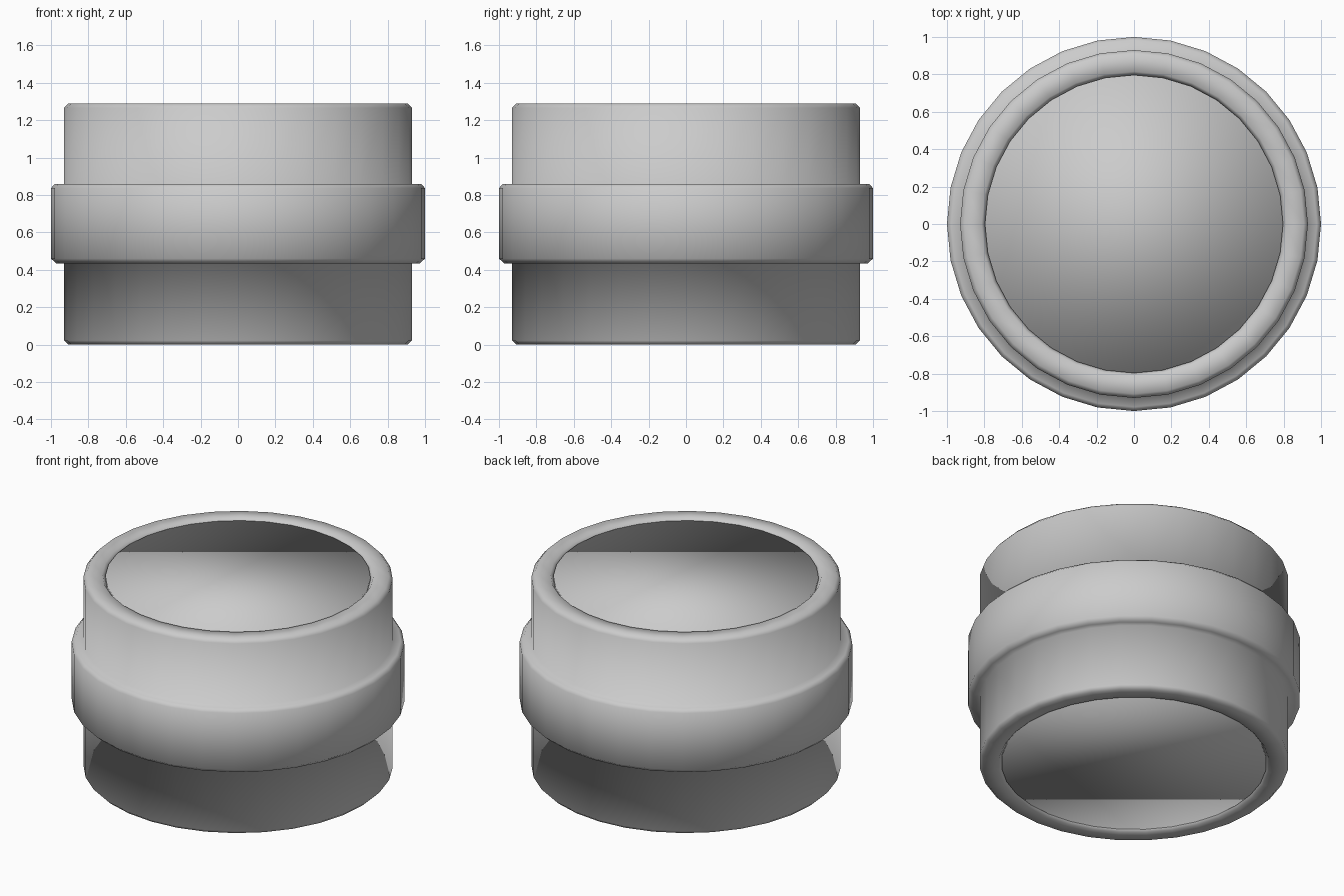
import bpy
from math import cos, sin, tau

if "Cube" in bpy.data.objects:
    bpy.data.objects.remove(bpy.data.objects["Cube"])

SIDES = 32


def lathe(name, profile, closed=False, capped=False):
    """Spin an (r, z) profile, listed bottom to top on the outside, around z."""
    n = len(profile)
    verts = [(r * cos(tau * i / SIDES), r * sin(tau * i / SIDES), z)
             for i in range(SIDES) for r, z in profile]
    faces = []
    for i in range(SIDES):
        a, b = i * n, (i + 1) % SIDES * n
        for j in range(n if closed else n - 1):
            k = (j + 1) % n
            faces.append((a + j, b + j, b + k, a + k))
    if capped:
        faces.append([i * n for i in reversed(range(SIDES))])
        faces.append([i * n + n - 1 for i in range(SIDES)])
    mesh = bpy.data.meshes.new(name)
    mesh.from_pydata(verts, [], faces)
    mesh.shade_smooth()
    obj = bpy.data.objects.new(name, mesh)
    bpy.context.collection.objects.link(obj)
    return obj


# Stepped outer shell with a raised middle band and soft bevelled rims
H = 1.29
lathe("outer_shell", [
    (0.797, 0.025), (0.815, 0.0), (0.908, 0.0), (0.93, 0.022),
    (0.93, 0.433), (0.97, 0.433), (1.0, 0.46),
    (1.0, 0.837), (0.978, 0.86), (0.93, 0.86),
    (0.93, H - 0.024), (0.908, H), (0.815, H), (0.797, H - 0.025),
], closed=True)

# Solid core whose end discs sit just inside the rims
lathe("core_disc", [(0.797, 0.012), (0.797, H - 0.012)], capped=True)
